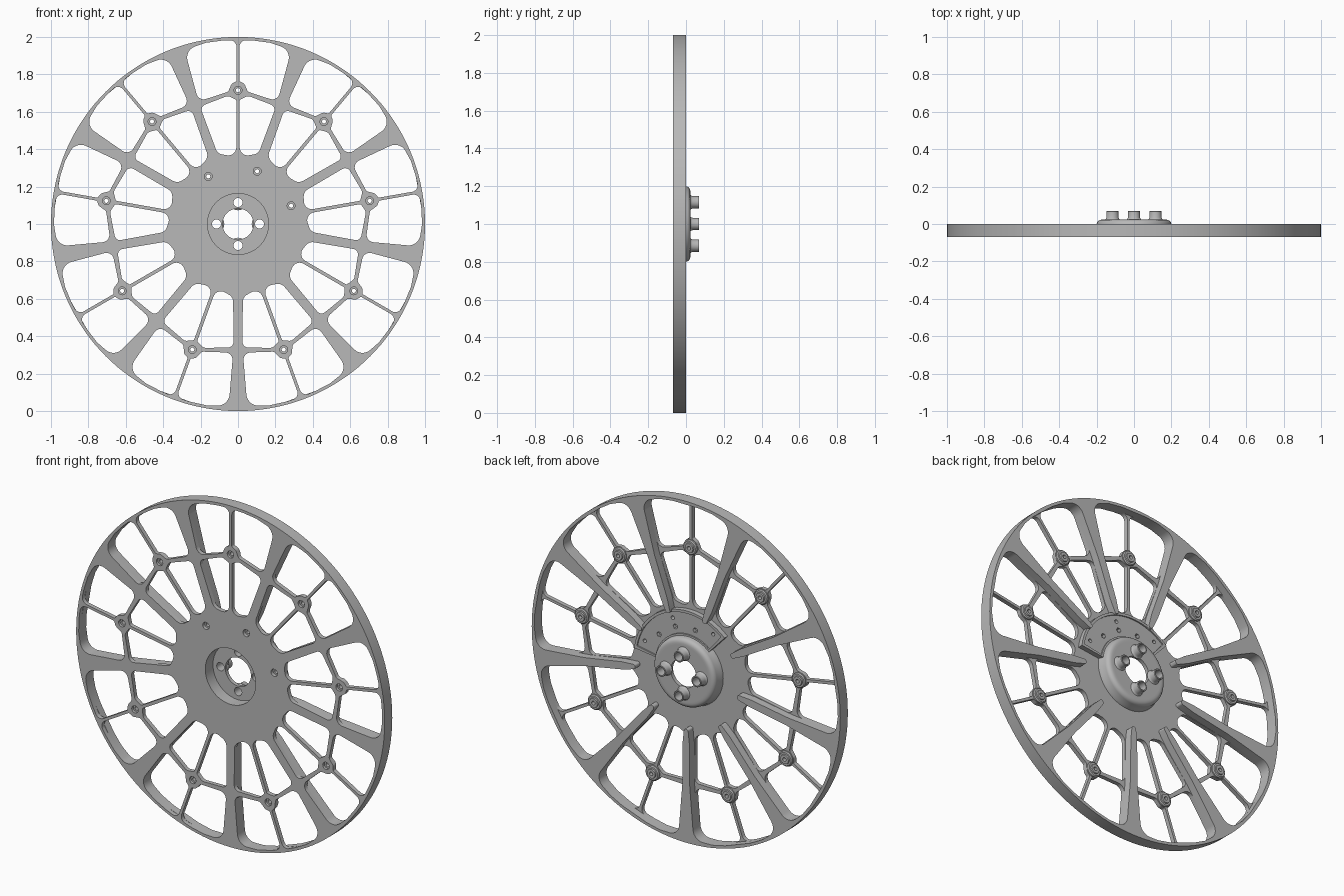
import bpy, bmesh
from math import sin, cos, tan, pi, radians
from mathutils import Vector, Matrix
from mathutils.geometry import delaunay_2d_cdt

cube = bpy.data.objects.get("Cube")
if cube:
    bpy.data.objects.remove(cube, do_unlink=True)

grey = bpy.data.materials.new("machined grey")
grey.use_nodes = True
grey.diffuse_color = (0.48, 0.48, 0.48, 1)
grey.node_tree.nodes["Principled BSDF"].inputs["Base Color"].default_value = grey.diffuse_color

SECTORS = 9
STEP = 2 * pi / SECTORS
FRONT, WEB, BACK = -0.07, -0.045, 0.0


def polar(r, deg):
    return Vector((r * cos(radians(deg)), r * sin(radians(deg))))


def spoke_edge(r, w):
    """Point at radius r on the main spoke's side, w away from its centre line."""
    return polar(r, 70) + polar(w, 160)


def circle(r, c=(0, 0), n=48):
    return [Vector(c) + polar(r, 360 * i / n) for i in range(n)]


def rounded(corners, n=7):
    """Round each (point, radius) corner of a closed outline."""
    out = []
    for i, (p, r) in enumerate(corners):
        a, b = corners[i - 1][0] - p, corners[(i + 1) % len(corners)][0] - p
        half = a.angle(b) / 2
        if r == 0 or half > 1.5:
            out.append(p)
            continue
        t = min(r / tan(half), 0.49 * a.length, 0.49 * b.length)
        r = t * tan(half)
        s, e = p + a.normalized() * t, p + b.normalized() * t
        c = p + (a.normalized() + b.normalized()).normalized() * (r / sin(half))
        u, v = s - c, e - c
        turn = u.angle_signed(v)
        for k in range(n + 1):
            out.append(c + Matrix.Rotation(-turn * k / n, 2) @ u)
    return out


def spin(pts, k):
    return [Matrix.Rotation(STEP * k, 2) @ p for p in pts]


def mirror(pts):
    return [Vector((-p.x, p.y)) for p in reversed(pts)]


def finish(name, bm):
    bmesh.ops.recalc_face_normals(bm, faces=bm.faces)
    mesh = bpy.data.meshes.new(name)
    bm.to_mesh(mesh)
    bm.free()
    mesh.materials.append(grey)
    ob = bpy.data.objects.new(name, mesh)
    ob.location.z = 1
    bpy.context.collection.objects.link(ob)
    bpy.ops.object.select_all(action="DESELECT")
    ob.select_set(True)
    bpy.context.view_layer.objects.active = ob
    bpy.ops.object.shade_smooth_by_angle(angle=radians(30))


def plate(name, outlines, y0, y1):
    """Flat plate between two depths; inner outlines become holes."""
    pts, edges = [], []
    for outline in outlines:
        start, n = len(pts), len(outline)
        edges += [(start + i, start + (i + 1) % n) for i in range(n)]
        pts += outline
    sides = [(pts[a].x, pts[a].y, pts[b].x, pts[b].y) for a, b in edges]

    def solid(x, y):
        """Even-odd test: inside the outline and outside its holes."""
        hits = [1 for ax, ay, bx, by in sides
                if (ay > y) != (by > y) and x < ax + (bx - ax) * (y - ay) / (by - ay)]
        return len(hits) % 2 == 1

    verts, _, faces, *_ = delaunay_2d_cdt(pts, edges, [], 0, 1e-6, False)
    bm = bmesh.new()
    vs = [bm.verts.new((v.x, y0, v.y)) for v in verts]
    for f in faces:
        mid = sum((verts[i] for i in f), Vector((0, 0))) / len(f)
        if solid(mid.x, mid.y):
            bm.faces.new([vs[i] for i in f])
    ext = bmesh.ops.extrude_face_region(bm, geom=bm.faces[:], use_keep_orig=True)
    top = [g for g in ext["geom"] if isinstance(g, bmesh.types.BMVert)]
    bmesh.ops.translate(bm, verts=top, vec=(0, y1 - y0, 0))
    finish(name, bm)


def lathe(name, profile, centres=((0, 0),), n=48):
    """Revolve a closed (radius, y) profile about the axle direction."""
    bm = bmesh.new()
    for c in centres:
        rings = [[bm.verts.new((p.x, y, p.y)) for p in circle(r, c, n)] for r, y in profile]
        for j in range(len(rings)):
            a, b = rings[j - 1], rings[j]
            for i in range(n):
                k = (i + 1) % n
                bm.faces.new((a[i], a[k], b[k], b[i]))
    finish(name, bm)


# Window outlines for half a sector, beside the thin upright spoke
inner_window = rounded([
    (Vector((0.009, 0.36)), 0.046), (Vector((0.009, 0.664)), 0.01),
    (Vector((0.031, 0.675)), 0.03), (Vector((0.055, 0.685)), 0.03),
    (spoke_edge(0.66, 0.024), 0.03), (spoke_edge(0.39, 0.026), 0.046)])
outer_window = rounded([
    (Vector((0.008, 0.764)), 0.01), (Vector((0.034, 0.75)), 0.03),
    (Vector((0.053, 0.707)), 0.02), (spoke_edge(0.688, 0.026), 0.04),
    (spoke_edge(0.972, 0.05), 0.075), (polar(0.984, 80), 0),
    (polar(0.984, 85), 0), (Vector((0.008, 0.984)), 0.035)])

boss_spots = [polar(0.715, 90 + 40 * k) for k in range(SECTORS)]
screw_spots = [polar(0.3, a) for a in (19, 70, 122)]
bolt_spots = [polar(0.115, a) for a in (0, 90, 180, 270)]

# Front web: hub disc, thin spokes and linking arms
web = [circle(1, n=144), circle(0.163, n=72)]
for k in range(SECTORS):
    for w in (inner_window, outer_window):
        web += [spin(w, k), spin(mirror(w), k)]
web += [circle(0.021, c, 24) for c in boss_spots + screw_spots]
plate("front_web", web, FRONT, WEB)

# Deep rim with the main spokes reaching inward as fingers
side = [(spoke_edge(0.335, 0.013), 0.012), (spoke_edge(0.42, 0.022), 0),
        (spoke_edge(0.66, 0.024), 0), (spoke_edge(0.688, 0.026), 0),
        (spoke_edge(0.972, 0.05), 0.075), (polar(0.984, 80), 0), (polar(0.984, 85), 0)]
sector = side + [(Vector((-p.x, p.y)), r) for p, r in reversed(side)]
opening = [(Matrix.Rotation(-STEP * k, 2) @ p, r)
           for k in range(SECTORS) for p, r in reversed(sector)]
plate("rim_and_main_spokes", [circle(1, n=144), rounded(opening)], WEB, BACK)

# Collars on the back of the linking ring
lathe("ring_collars", [(0.021, WEB - 0.005), (0.044, WEB - 0.005), (0.044, -0.038),
                       (0.038, -0.033), (0.028, -0.033), (0.026, -0.026), (0.011, -0.026),
                       (0.011, -0.055), (0.021, -0.055)], boss_spots, 24)

# Hub dome, its floor and the bolt sleeves
lathe("hub_dome", [(0.163, WEB - 0.015), (0.163, 0.001), (0.163, 0.023), (0.174, 0.023),
                   (0.184, 0.021), (0.192, 0.016), (0.198, 0.008), (0.2, 0),
                   (0.203, -0.03), (0.21, WEB), (0.21, WEB - 0.01),
                   (0.18, WEB - 0.015)], n=72)
plate("hub_floor", [circle(0.164, n=72), circle(0.083)]
      + [circle(0.024, c, 24) for c in bolt_spots], 0.001, 0.023)
lathe("bolt_sleeves", [(0.024, 0.01), (0.042, 0.022), (0.036, 0.027), (0.033, 0.034),
                       (0.032, 0.068), (0.03, 0.07), (0.024, 0.07)], bolt_spots, 24)


# Curved mounting pad on the back of the hub, with a raised border
def fan(r0, r1, a0, a1, n=24):
    arc = [a0 + (a1 - a0) * i / n for i in range(n + 1)]
    return [polar(r1, a) for a in arc] + [polar(r0, a) for a in reversed(arc)]


pad_holes = [circle(0.011, c, 20) for c in screw_spots]
pockets = [circle(0.015, polar(0.25, a), 6) for a in (40, 70, 100)]
plate("mounting_pad", [fan(0.2, 0.345, 8, 132)] + pad_holes + pockets, WEB - 0.005, -0.024)
plate("pad_border", [fan(0.2, 0.35, 7, 133), fan(0.212, 0.335, 10, 130)], WEB, -0.016)
